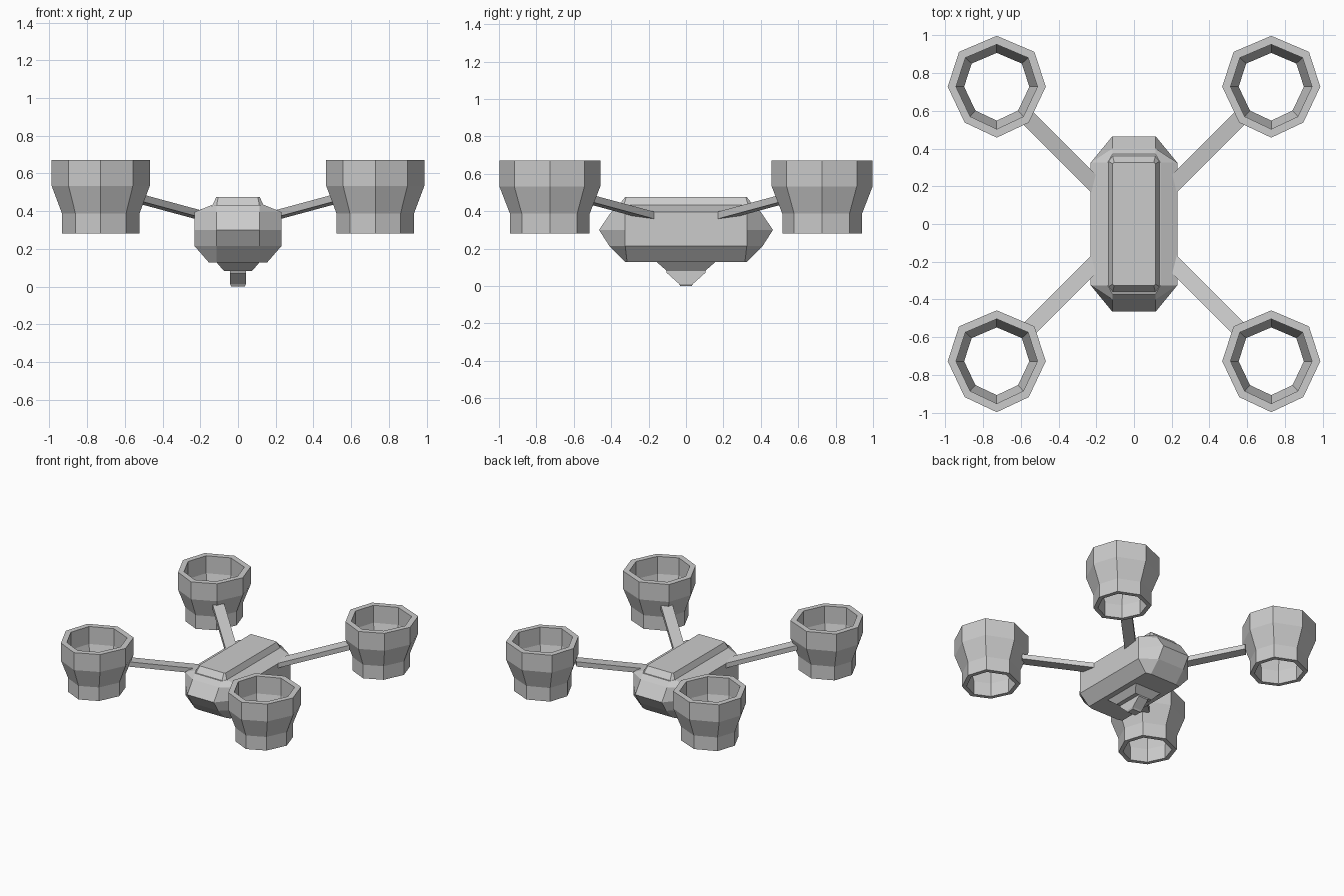
import bpy, math
from mathutils import Vector

if "Cube" in bpy.data.objects:
    bpy.data.objects.remove(bpy.data.objects["Cube"])


def make(name, verts, faces):
    me = bpy.data.meshes.new(name)
    me.from_pydata(verts, [], faces)
    me.update()
    ob = bpy.data.objects.new(name, me)
    bpy.context.collection.objects.link(ob)
    return ob


def loft(name, rings, closed=False):
    """Skin rings listed upward (counter-clockwise); cap ends or join last to first."""
    n, m = len(rings[0]), len(rings)
    verts = [v for r in rings for v in r]
    faces = []
    for k in range(m if closed else m - 1):
        a, b = k * n, (k + 1) % m * n
        faces += [(a + i, a + (i + 1) % n, b + (i + 1) % n, b + i) for i in range(n)]
    if not closed:
        faces += [tuple(reversed(range(n))), tuple(range((m - 1) * n, m * n))]
    return make(name, verts, faces)


def plan(z, hx, hy, cx, cy):
    """Rectangle with cut corners, as a ring at height z."""
    return [(cx, -hy, z), (hx, -cy, z), (hx, cy, z), (cx, hy, z),
            (-cx, hy, z), (-hx, cy, z), (-hx, -cy, z), (-cx, -hy, z)]


def rect(z, hx, hy):
    return [(hx, -hy, z), (hx, hy, z), (-hx, hy, z), (-hx, -hy, z)]


# Faceted fuselage
loft("body", [
    plan(0.128, 0.155, 0.325, 0.115, 0.315),
    plan(0.214, 0.23, 0.41, 0.115, 0.325),
    plan(0.30, 0.23, 0.465, 0.115, 0.325),
    plan(0.395, 0.23, 0.40, 0.115, 0.325),
    plan(0.432, 0.14, 0.37, 0.115, 0.325)])

# Raised spine on top
loft("top_ridge", [plan(0.42, 0.14, 0.37, 0.115, 0.335),
                   plan(0.476, 0.115, 0.325, 0.105, 0.32)])

# Camera mount and lens under the belly
loft("camera_mount", [rect(0.083, 0.075, 0.105), rect(0.135, 0.12, 0.165)])
loft("camera", [rect(0.0, 0.036, 0.03), rect(0.012, 0.042, 0.038),
                rect(0.072, 0.042, 0.105), rect(0.09, 0.042, 0.105)])

# Ducts: open octagonal tubes, outside up then inside down
octagon = [(0, -0.27), (0.17, -0.19), (0.26, 0), (0.2, 0.185),
           (0, 0.27), (-0.2, 0.185), (-0.26, 0), (-0.17, -0.19)]
profile = [(0.79, 0.28), (0.79, 0.387), (1, 0.533), (1, 0.67),
           (0.83, 0.67), (0.83, 0.533), (0.665, 0.387), (0.665, 0.28)]

for sy, yname in ((-1, "front"), (1, "back")):
    for sx, xname in ((-1, "left"), (1, "right")):
        cx, cy = sx * 0.728, sy * 0.728
        loft(f"{yname}_{xname}_duct",
             [[(cx + s * x, cy + s * y, z) for x, y in octagon] for s, z in profile],
             closed=True)
        # Strut rising from the body to the duct
        a, b = Vector((sx * 0.17, sy * 0.17, 0.37)), Vector((sx * 0.565, sy * 0.565, 0.477))
        side = Vector((-sy, sx, 0)).normalized() * 0.042
        up = Vector((0, 0, 0.019))
        if sx * sy < 0:
            side = -side
        ring = [-side - up, side - up, side + up, -side + up]
        arm = loft(f"{yname}_{xname}_arm", [[p + o for o in ring] for p in (a, b)])
        # Make the strut's face directions consistent
        import bmesh
        bm = bmesh.new()
        bm.from_mesh(arm.data)
        bmesh.ops.recalc_face_normals(bm, faces=bm.faces)
        bm.to_mesh(arm.data)
        bm.free()
